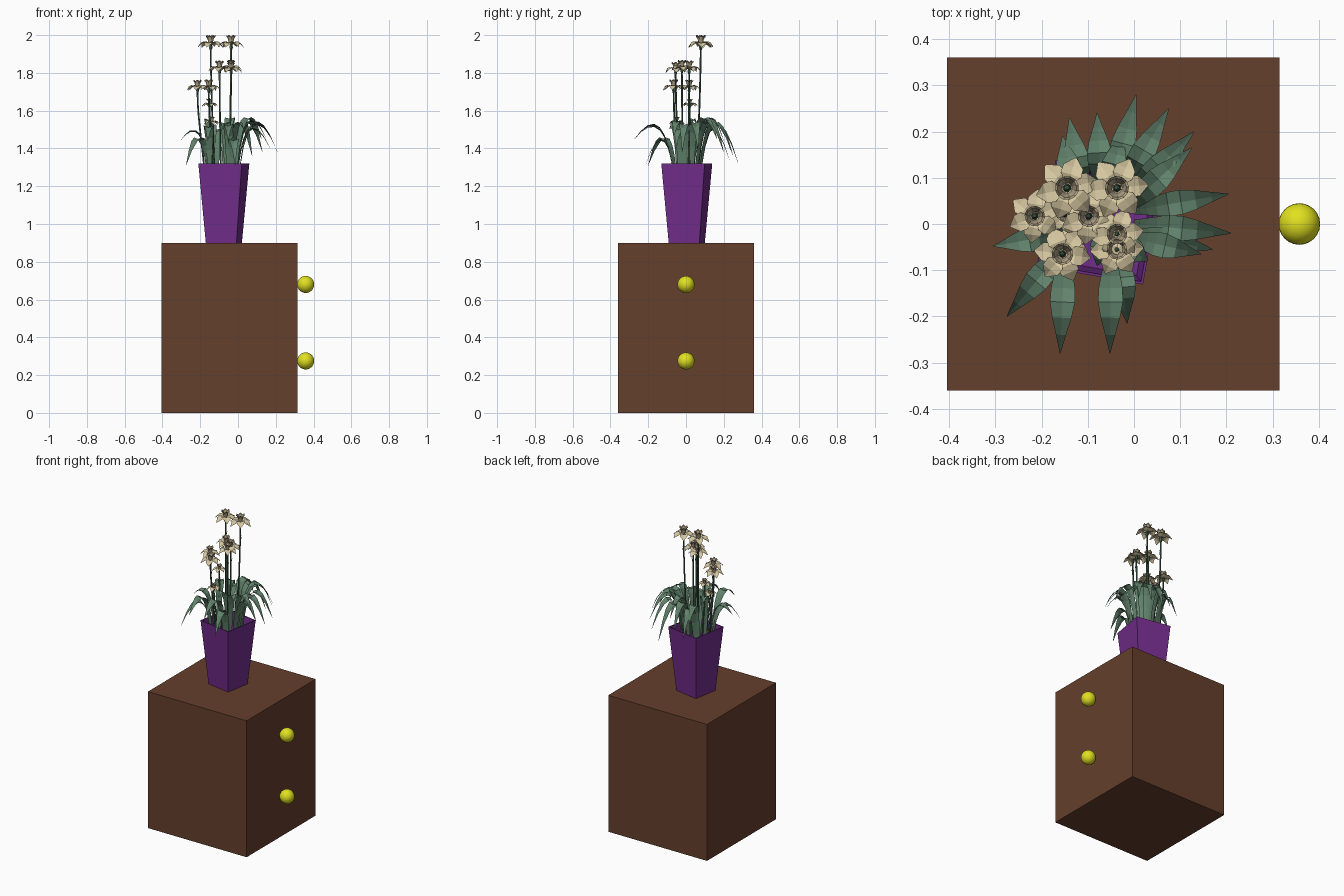
import bpy, bmesh, math, random
from mathutils import Vector, Matrix

if "Cube" in bpy.data.objects:
    bpy.data.objects.remove(bpy.data.objects["Cube"])

random.seed(4)

def material(name, r, g, b):
    m = bpy.data.materials.new(name)
    m.diffuse_color = (r, g, b, 1)
    m.use_nodes = True
    m.node_tree.nodes["Principled BSDF"].inputs["Base Color"].default_value = m.diffuse_color
    return m

WOOD = material("brown wood", 0.13, 0.05, 0.026)
YELLOW = material("yellow knob", 0.75, 0.75, 0.015)
PURPLE = material("purple pot", 0.17, 0.026, 0.26)
LEAF = material("leaf green", 0.12, 0.225, 0.15)
STEM = material("stem green", 0.06, 0.13, 0.08)
CREAM = material("cream petal", 0.68, 0.58, 0.36)
CUP = material("tan trumpet", 0.46, 0.38, 0.25)

def finish(name, bm, *mats, recalc=False):
    if recalc:
        bmesh.ops.recalc_face_normals(bm, faces=bm.faces)
    me = bpy.data.meshes.new(name)
    bm.to_mesh(me)
    bm.free()
    for m in mats:
        me.materials.append(m)
    ob = bpy.data.objects.new(name, me)
    bpy.context.collection.objects.link(ob)
    return ob

def loft(bm, rings, mat=0, cap=True):
    """Skin closed rings of points, capping both ends if asked."""
    vs = [[bm.verts.new(p) for p in r] for r in rings]
    n = len(vs[0])
    for a, b in zip(vs, vs[1:]):
        for i in range(n):
            f = bm.faces.new((a[i], a[(i + 1) % n], b[(i + 1) % n], b[i]))
            f.material_index = mat
    if cap:
        for f in (bm.faces.new(vs[0][::-1]), bm.faces.new(vs[-1])):
            f.material_index = mat

def ring(c, r, n, turn=0.0):
    return [Vector(c) + Vector((r * math.cos(turn + i * math.tau / n),
                                r * math.sin(turn + i * math.tau / n), 0)) for i in range(n)]

def bezier(p, t):
    a, b, c, d = p
    s = 1 - t
    return a * s**3 + b * (3 * s * s * t) + c * (3 * s * t * t) + d * t**3

# Cabinet box
bm = bmesh.new()
bmesh.ops.create_cube(bm, size=1, matrix=Matrix.Translation((-0.045, 0, 0.45))
                      @ Matrix.Diagonal((0.72, 0.72, 0.9, 1)))
finish("cabinet", bm, WOOD)

# Two round drawer knobs
for name, z in (("upper_knob", 0.68), ("lower_knob", 0.275)):
    bm = bmesh.new()
    bmesh.ops.create_uvsphere(bm, u_segments=24, v_segments=14, radius=0.045,
                              matrix=Matrix.Translation((0.358, 0, z)))
    ob = finish(name, bm, YELLOW)
    for poly in ob.data.polygons:
        poly.use_smooth = True

# Tapered square pot, slightly turned, hollow at the top
bm = bmesh.new()
TURN = math.radians(45 - 10)
H = math.sqrt(0.5)
px, py = -0.075, 0.004
loft(bm, [ring((px, py, z), s * H, 4, TURN) for z, s in
          ((0.9, 0.165), (1.32, 0.233), (1.32, 0.222), (1.18, 0.199))])
finish("pot", bm, PURPLE, recalc=True)

# Arching leaves: base x, y, tip x, y, z and arch height
LEAVES = [
    (-0.05, 0.07, 0.005, 0.28, 1.31, 1.53), (-0.03, 0.07, 0.075, 0.25, 1.36, 1.54),
    (-0.02, 0.05, 0.13, 0.20, 1.38, 1.55), (-0.02, 0.03, 0.125, 0.165, 1.45, 1.56),
    (0.00, 0.03, 0.205, 0.065, 1.39, 1.54), (0.00, 0.0, 0.21, -0.02, 1.38, 1.53),
    (-0.01, -0.02, 0.17, -0.055, 1.40, 1.50), (-0.01, -0.03, 0.145, -0.065, 1.46, 1.54),
    (-0.03, -0.06, -0.015, -0.215, 1.31, 1.44), (-0.05, -0.06, -0.052, -0.28, 1.44, 1.52),
    (-0.15, -0.06, -0.16, -0.28, 1.44, 1.51), (-0.15, -0.05, -0.275, -0.20, 1.31, 1.45),
    (-0.15, -0.02, -0.305, -0.048, 1.44, 1.48), (-0.13, 0.06, -0.155, 0.19, 1.42, 1.52),
    (-0.11, 0.06, -0.14, 0.23, 1.34, 1.50), (-0.07, 0.07, -0.08, 0.24, 1.38, 1.54),
    (-0.06, 0.06, -0.025, 0.20, 1.44, 1.56), (-0.03, -0.04, 0.03, -0.08, 1.50, 1.52),
    (-0.14, 0.0, -0.17, 0.06, 1.52, 1.54), (-0.06, -0.02, -0.08, -0.09, 1.50, 1.52)]
WIDTH = (0.010, 0.012, 0.016, 0.021, 0.026, 0.027, 0.021, 0.011, 0.0008)
bm = bmesh.new()
for bx, by, tx, ty, tz, top in LEAVES:
    base, tip = Vector((bx, by, 1.18)), Vector((tx, ty, tz))
    out = Vector((tx - bx, ty - by, 0))
    side = Vector((-out.y, out.x, 0)).normalized()
    c1 = base + out * 0.12
    c1.z = top + 0.02
    c2 = base + out * 0.5
    c2.z = top + 0.05 + (top - tz) * 0.35
    prev = None
    for i, w in enumerate(WIDTH):
        p = bezier((base, c1, c2, tip), i / (len(WIDTH) - 1))
        fold = Vector((0, 0, w * 0.3))
        row = [bm.verts.new(q) for q in (p + side * w + fold, p, p - side * w + fold)]
        if prev:
            for k in (0, 1):
                bm.faces.new((prev[k], row[k], row[k + 1], prev[k + 1]))
        prev = row
finish("leaves", bm, LEAF)

# Flower heads: x, y, petal height, scale
FLOWERS = [
    (-0.145, 0.078, 1.955, 1.0), (-0.037, 0.078, 1.955, 1.0),
    (-0.098, 0.017, 1.825, 0.9), (-0.037, -0.022, 1.83, 0.85), (-0.037, -0.055, 1.82, 0.85),
    (-0.215, 0.017, 1.725, 0.85), (-0.155, -0.065, 1.725, 0.9),
    (-0.15, 0.02, 1.635, 0.62), (-0.14, -0.05, 1.54, 0.62)]

# Petal outline: distance out, half width, height
PETAL = ((0.008, 0.006, 0.0), (0.030, 0.023, 0.008), (0.048, 0.022, 0.002), (0.068, 0.002, -0.018))
stems, petals, cups = bmesh.new(), bmesh.new(), bmesh.new()
for x, y, z, s in FLOWERS:
    head = Vector((x, y, z))
    turn = random.uniform(0, 1)
    # Slender stem with a swollen end under the petals
    foot = Vector((px + (x - px) * 0.65, py + (y - py) * 0.65, 1.18))
    mid = Vector((px + (x - px) * 0.85, py + (y - py) * 0.85, 1.45))
    path = (foot, mid, Vector((x, y, z - 0.15)), head - Vector((0, 0, 0.035 * s)))
    rings = [ring(bezier(path, i / 6), 0.005, 5) for i in range(7)]
    rings += [ring(head - Vector((0, 0, 0.022 * s)), 0.010 * s, 5), ring(head, 0.007 * s, 5)]
    loft(stems, rings)
    # Thin bract beside the stem
    b = bezier(path, 0.8)
    tri = [b + Vector(v) for v in ((0, -0.006, 0), (0, 0.006, 0), (0.012, 0, 0.04))]
    stems.faces.new([stems.verts.new(v) for v in tri])
    # Two layers of three broad pointed petals
    for k in range(6):
        rot = Matrix.Rotation(turn + k * math.tau / 6, 3, 'Z')
        lift = 0.004 * (k % 2)
        prev = None
        for d, w, h in PETAL:
            pts = ((d, -w, h + lift), (d, 0, h + lift - 0.004), (d, w, h + lift))
            row = [petals.verts.new(head + rot @ (Vector(p) * s)) for p in pts]
            if prev:
                for j in (0, 1):
                    petals.faces.new((prev[j], row[j], row[j + 1], prev[j + 1]))
            prev = row
    # Flared trumpet with a ruffled rim and a green heart
    rings = []
    for h, r, ruffle in ((0.0, 0.011, 0), (0.022, 0.016, 0), (0.036, 0.021, 0.003),
                         (0.040, 0.026, 0.006)):
        pts = ring(head + Vector((0, 0, h * s)), r * s, 12, turn)
        for i, p in enumerate(pts):
            p.z += ruffle * s * (-1) ** i
        rings.append(pts)
    loft(cups, rings, cap=False)
    loft(cups, [ring(head + Vector((0, 0, h * s)), r * s, 6) for h, r in
                ((0.0, 0.005), (0.022, 0.006), (0.028, 0.002))], mat=1)
finish("stems", stems, STEM)
finish("petals", petals, CREAM)
finish("trumpets", cups, CUP, LEAF)
